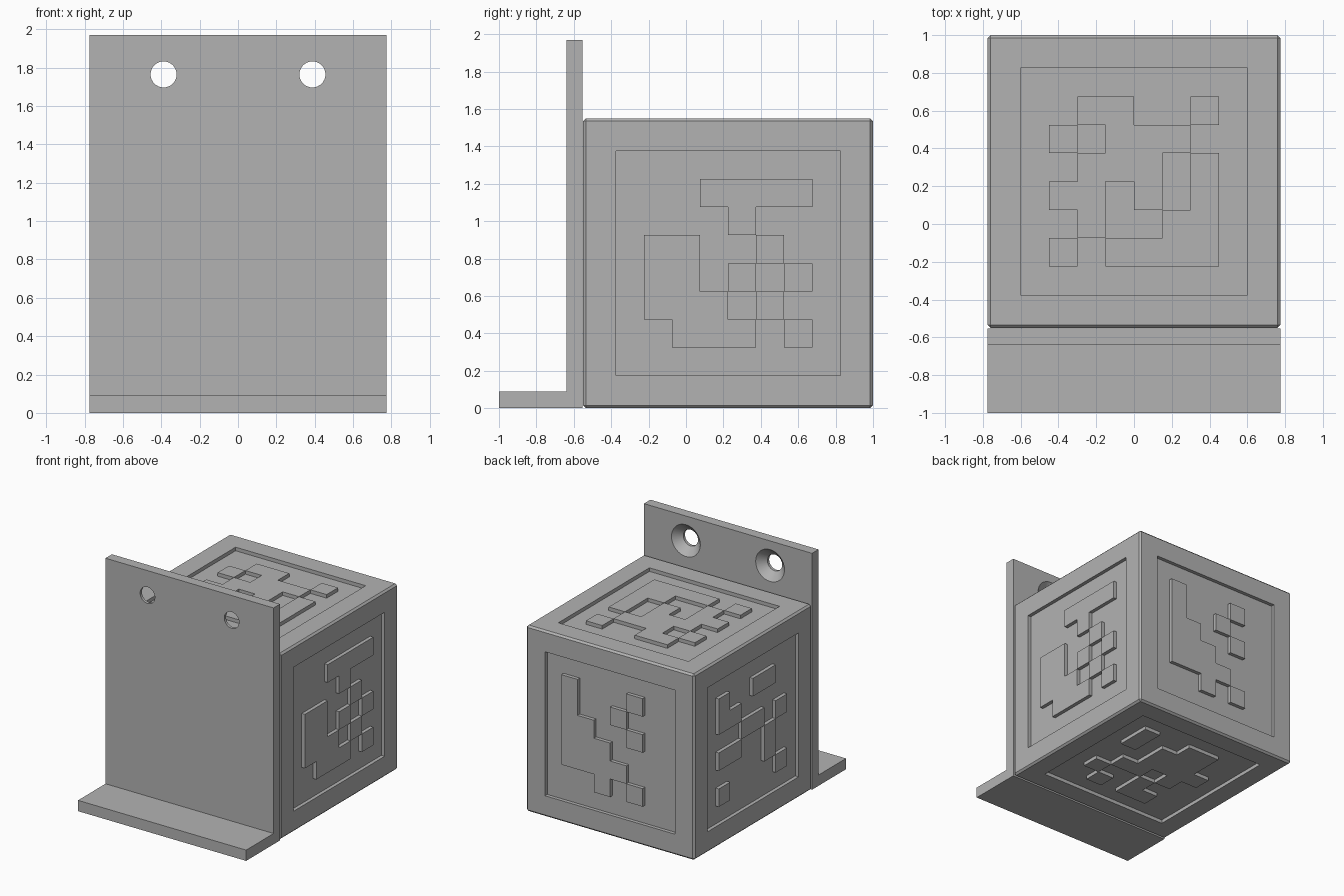
import bpy, bmesh, math
from mathutils import Matrix, Vector

cube = bpy.data.objects.get("Cube")
if cube:
    bpy.data.objects.remove(cube, do_unlink=True)

GREY = (0.45, 0.45, 0.45, 1)
grey = bpy.data.materials.new("plain grey")
grey.use_nodes = True
grey.diffuse_color = GREY
grey.node_tree.nodes["Principled BSDF"].inputs["Base Color"].default_value = GREY

HALF = 0.775          # half the block's side
CELL = 0.15           # relief cell
DEPTH = 0.03          # panel recess
CENTRE = Vector((0, 0.225, HALF))
X, Y, Z = Vector((1, 0, 0)), Vector((0, 1, 0)), Vector((0, 0, 1))


def make(name, bm):
    bmesh.ops.recalc_face_normals(bm, faces=bm.faces[:])
    mesh = bpy.data.meshes.new(name)
    bm.to_mesh(mesh)
    bm.free()
    mesh.materials.append(grey)
    ob = bpy.data.objects.new(name, mesh)
    bpy.context.collection.objects.link(ob)
    return ob


# Block with chamfered edges and a recessed panel on every open side
bm = bmesh.new()
bmesh.ops.create_cube(bm, size=2 * HALF, matrix=Matrix.Translation(CENTRE))
bmesh.ops.bevel(bm, geom=bm.edges[:], offset=0.015, segments=1, affect='EDGES')
bm.normal_update()
panels = [f for f in bm.faces if f.calc_area() > 1 and f.normal.y > -0.5]
bmesh.ops.inset_individual(bm, faces=panels, thickness=HALF - 0.015 - 0.6, use_even_offset=True)
bmesh.ops.inset_individual(bm, faces=panels, thickness=0, depth=-DEPTH)
make("block", bm)


# Raised square patterns: rows run top to bottom, u points right, v points up
def relief(name, u, v, rows):
    n = u.cross(v)
    bm = bmesh.new()
    bmesh.ops.create_grid(bm, x_segments=6, y_segments=6, size=3 * CELL)
    empty = []
    for f in bm.faces:
        c = f.calc_center_median() / CELL
        if rows[int(3 - c.y)][int(c.x + 3)] != "#":
            empty.append(f)
    bmesh.ops.delete(bm, geom=empty, context='FACES')
    thick = DEPTH + 0.005
    bmesh.ops.translate(bm, verts=bm.verts[:], vec=-thick * Z)
    new = bmesh.ops.extrude_face_region(bm, geom=bm.faces[:])["geom"]
    verts = [g for g in new if isinstance(g, bmesh.types.BMVert)]
    bmesh.ops.translate(bm, verts=verts, vec=thick * Z)
    frame = Matrix((u, v, n)).transposed().to_4x4()
    frame.translation = CENTRE + n * HALF
    bm.transform(frame)
    make(name, bm)


relief("left_relief", Y, Z,
       ["..####", "...#..", "##..#.", "##.#.#", "###.#.", ".###.#"])
relief("back_relief", -X, Z,
       ["#...#.", "#..#..", "##..#.", "###...", "####..", "..#.#."])
relief("right_relief", -Y, Z,
       ["#..##.", "##....", "..##.#", "##..#.", "....#.", "#....#"])
relief("top_relief", X, Y,
       [".##..#", "#.###.", ".###.#", "##.#.#", ".#..##", "#.####"])
relief("bottom_relief", -X, Y,
       ["#..##.", "#.###.", "..####", ".##.#.", "#..#..", ".#.##."])

# L-shaped bracket: back plate and foot
BACK, FRONT, TOP = -0.553, -0.638, 1.97
outline = [(-1, 0), (BACK, 0), (BACK, TOP), (FRONT, TOP), (FRONT, 0.09), (-1, 0.09)]
bm = bmesh.new()
side = bm.faces.new([bm.verts.new((-HALF, y, z)) for y, z in outline])
new = bmesh.ops.extrude_face_region(bm, geom=[side], use_keep_orig=True)["geom"]
bmesh.ops.translate(bm, verts=[g for g in new if isinstance(g, bmesh.types.BMVert)],
                    vec=2 * HALF * X)
bracket = make("bracket", bm)

# Countersunk screw holes, wider towards the block
SEGMENTS = 32
bm = bmesh.new()
for x in (-0.388, 0.388):
    rings = []
    for y, r in ((-0.7, 0.068), (-0.615, 0.068), (BACK, 0.133), (-0.53, 0.156)):
        angles = [math.tau * i / SEGMENTS for i in range(SEGMENTS)]
        rings.append([bm.verts.new((x + r * math.cos(a), y, 1.765 + r * math.sin(a)))
                      for a in angles])
    for a, b in zip(rings, rings[1:]):
        for i in range(SEGMENTS):
            j = (i + 1) % SEGMENTS
            bm.faces.new((a[i], a[j], b[j], b[i]))
    bm.faces.new(rings[0])
    bm.faces.new(rings[-1])
cutter = make("hole_cutter", bm)
cutter.hide_render = True

mod = bracket.modifiers.new("holes", 'BOOLEAN')
mod.operation = 'DIFFERENCE'
mod.solver = 'EXACT'
mod.object = cutter
bpy.ops.object.select_all(action='DESELECT')
bracket.select_set(True)
bpy.context.view_layer.objects.active = bracket
bpy.ops.object.modifier_apply(modifier=mod.name)
bpy.data.objects.remove(cutter, do_unlink=True)
bpy.ops.object.shade_smooth_by_angle(angle=math.radians(30))
